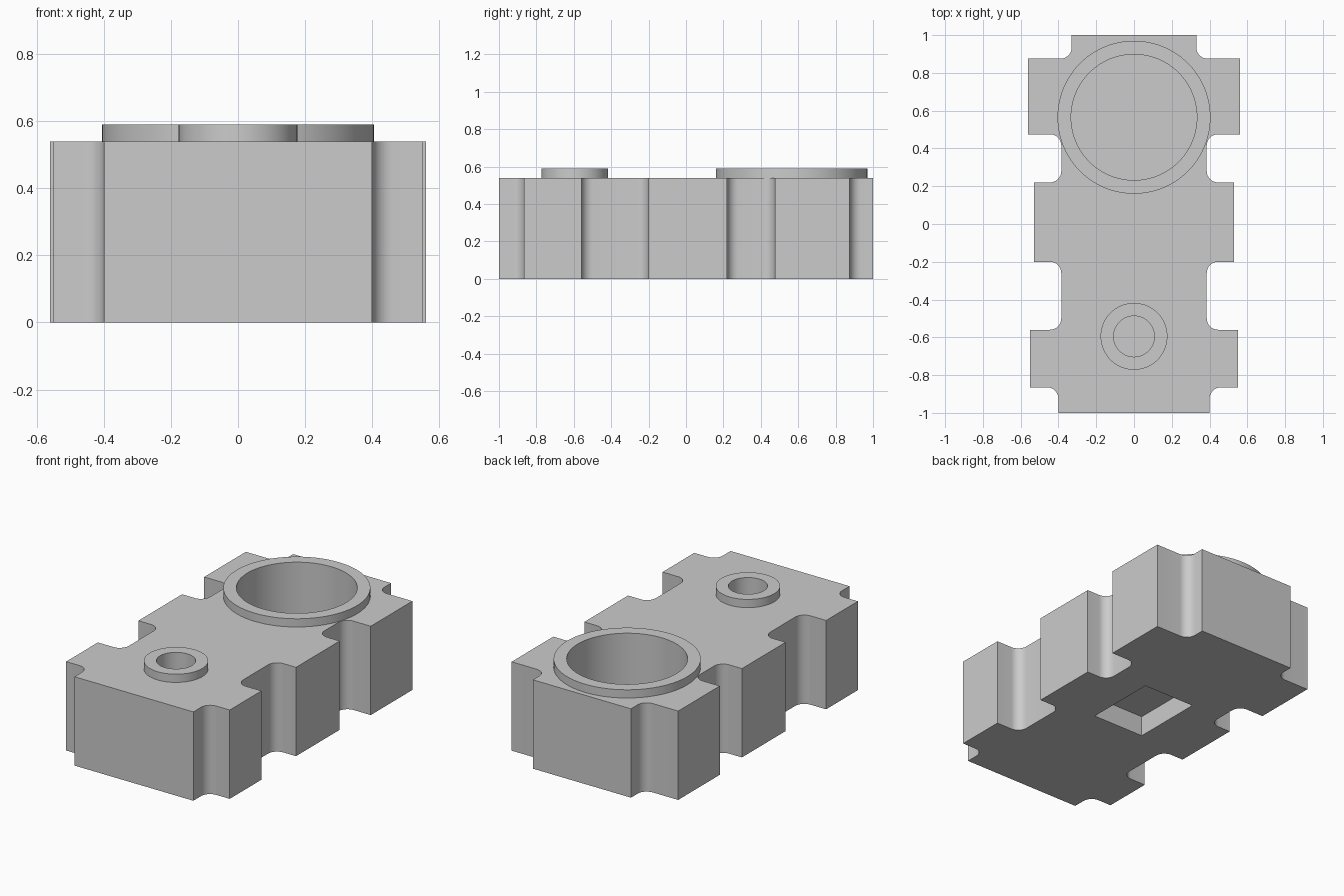
import bpy, bmesh, math
from mathutils import Vector

old = bpy.data.objects.get("Cube")
if old:
    bpy.data.objects.remove(old, do_unlink=True)

BODY_TOP, RING_TOP, BORE_FLOOR = 0.54, 0.59, 0.18
FILLET, SIDES = 0.06, 96

grey = bpy.data.materials.new("light grey")
grey.use_nodes = True
colour = (0.6, 0.6, 0.6, 1)
grey.diffuse_color = colour
grey.node_tree.nodes["Principled BSDF"].inputs["Base Color"].default_value = colour


def make_object(name, bm):
    bmesh.ops.recalc_face_normals(bm, faces=bm.faces)
    mesh = bpy.data.meshes.new(name)
    bm.to_mesh(mesh)
    bm.free()
    mesh.materials.append(grey)
    obj = bpy.data.objects.new(name, mesh)
    bpy.context.collection.objects.link(obj)
    return obj


def prism(name, points, low, high):
    """Extrude a closed outline from one height to another."""
    bm = bmesh.new()
    face = bm.faces.new([bm.verts.new((x, y, low)) for x, y in points])
    top = bmesh.ops.extrude_face_region(bm, geom=[face])["geom"]
    verts = [v for v in top if isinstance(v, bmesh.types.BMVert)]
    bmesh.ops.translate(bm, verts=verts, vec=(0, 0, high - low))
    return make_object(name, bm)


def circle(y, radius):
    steps = [2 * math.pi * i / SIDES for i in range(SIDES)]
    return [(radius * math.cos(a), y + radius * math.sin(a)) for a in steps]


def ring(name, y, outer, inner):
    """Square-section collar around a bore."""
    bm = bmesh.new()
    section = [(outer, BODY_TOP), (outer, RING_TOP), (inner, RING_TOP), (inner, BODY_TOP)]
    loops = [[bm.verts.new((px, py, z)) for px, py in circle(y, r)] for r, z in section]
    for k, loop in enumerate(loops):
        after = loops[(k + 1) % len(loops)]
        for i in range(SIDES):
            j = (i + 1) % SIDES
            bm.faces.new((loop[i], loop[j], after[j], after[i]))
    return make_object(name, bm)


def activate(obj):
    bpy.ops.object.select_all(action="DESELECT")
    obj.select_set(True)
    bpy.context.view_layer.objects.active = obj


def cut(target, cutter):
    cutter.hide_render = True
    activate(target)
    mod = target.modifiers.new("cut", "BOOLEAN")
    mod.operation, mod.solver, mod.object = "DIFFERENCE", "EXACT", cutter
    bpy.ops.object.modifier_apply(modifier=mod.name)
    bpy.data.objects.remove(cutter, do_unlink=True)


# Half outline from front to back; True marks a rounded inner corner
half = [
    (0.40, -1.0, False), (0.40, -0.865, True),
    (0.55, -0.865, False), (0.55, -0.56, False),
    (0.385, -0.56, True), (0.385, -0.20, True),
    (0.53, -0.20, False), (0.53, 0.22, False),
    (0.385, 0.22, True), (0.385, 0.475, True),
    (0.56, 0.475, False), (0.56, 0.875, False),
    (0.33, 0.875, True), (0.33, 1.0, False),
]
outline = []
for i, (x, y, rounded) in enumerate(half):
    corner = Vector((x, y))
    if not rounded:
        outline.append((x, y))
        continue
    back = (Vector(half[i - 1][:2]) - corner).normalized()
    ahead = (Vector(half[i + 1][:2]) - corner).normalized()
    centre = corner + FILLET * (back + ahead)
    for k in range(9):
        t = math.pi / 2 * k / 8
        outline.append(tuple(centre - FILLET * (ahead * math.cos(t) + back * math.sin(t))))
outline += [(-x, y) for x, y in reversed(outline)]

# Notched block
body = prism("body_block", outline, 0, BODY_TOP)

# Round bores with raised collars
parts = [body]
for name, y, outer, inner in (("large", 0.565, 0.405, 0.333), ("small", -0.595, 0.177, 0.108)):
    cut(body, prism("bore_cutter", circle(y, inner), BORE_FLOOR, 0.7))
    parts.append(ring(name + "_collar", y, outer, inner))

# Rectangular pocket underneath
pocket = [(-0.175, -0.14), (0.175, -0.14), (0.175, 0.31), (-0.175, 0.31)]
cut(body, prism("pocket_cutter", pocket, -0.1, 0.125))

for part in parts:
    activate(part)
    bpy.ops.object.shade_smooth_by_angle(angle=math.radians(30))
